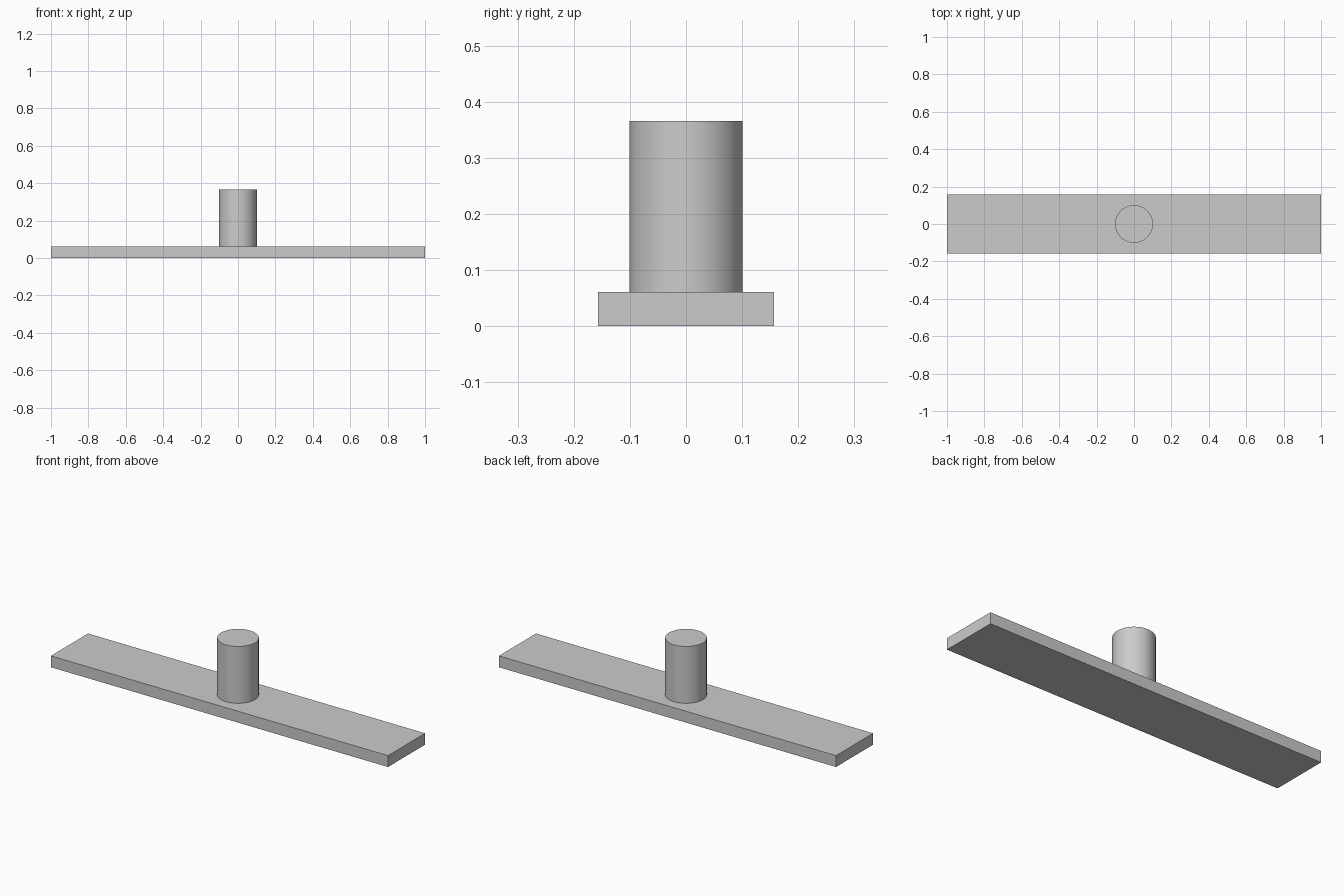
import bpy
import math

cube = bpy.data.objects.get("Cube")
if cube:
    bpy.data.objects.remove(cube, do_unlink=True)

# Single grey material
grey = bpy.data.materials.new("plain_grey")
grey.use_nodes = True
colour = (0.6, 0.6, 0.6, 1)
grey.diffuse_color = colour
grey.node_tree.nodes["Principled BSDF"].inputs["Base Color"].default_value = colour

LENGTH, WIDTH, THICKNESS = 2.0, 0.314, 0.061
POST_RADIUS, POST_HEIGHT = 0.101, 0.305


def finish(name):
    obj = bpy.context.object
    obj.name = name
    obj.data.materials.append(grey)
    return obj


# Flat base bar
bpy.ops.mesh.primitive_cube_add(size=1, location=(0, 0, THICKNESS / 2))
bar = finish("base_bar")
bar.scale = (LENGTH, WIDTH, THICKNESS)
bpy.ops.object.transform_apply(location=False, rotation=False, scale=True)

# Round post standing on the middle of the bar
bpy.ops.mesh.primitive_cylinder_add(
    vertices=96, radius=POST_RADIUS, depth=POST_HEIGHT,
    location=(0, 0, THICKNESS + POST_HEIGHT / 2))
finish("round_post")
bpy.ops.object.shade_smooth_by_angle(angle=math.radians(30))
